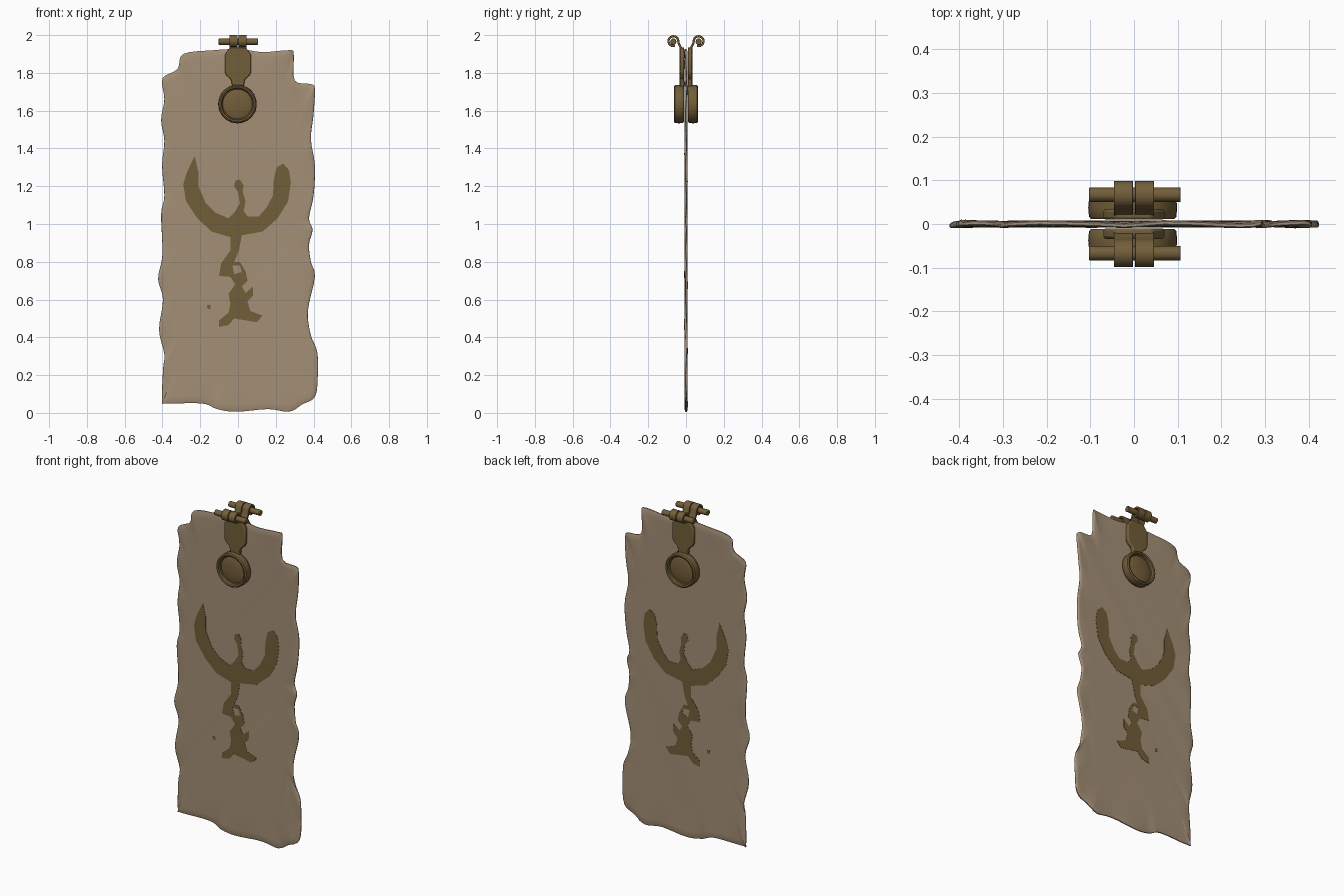
import bpy, bmesh, math, random
from mathutils import Vector

if "Cube" in bpy.data.objects:
    bpy.data.objects.remove(bpy.data.objects["Cube"])

random.seed(4)


def material(name, rgb):
    m = bpy.data.materials.new(name)
    m.diffuse_color = (*rgb, 1)
    m.use_nodes = True
    m.node_tree.nodes["Principled BSDF"].inputs["Base Color"].default_value = m.diffuse_color
    return m


PARCHMENT = material("parchment_tan", (0.37, 0.275, 0.18))
BRONZE = material("aged_bronze", (0.17, 0.113, 0.042))


def finish(name, bm, mat, angle=40, bevel=0, mirror=False):
    bmesh.ops.recalc_face_normals(bm, faces=bm.faces)
    me = bpy.data.meshes.new(name)
    bm.to_mesh(me)
    bm.free()
    me.materials.append(mat)
    ob = bpy.data.objects.new(name, me)
    bpy.context.collection.objects.link(ob)
    if bevel:
        b = ob.modifiers.new("bevel", 'BEVEL')
        b.width, b.segments, b.limit_method = bevel, 2, 'ANGLE'
        b.angle_limit = math.radians(40)
    if mirror:  # same part on the back of the sheet
        m = ob.modifiers.new("mirror", 'MIRROR')
        m.use_axis = (False, True, False)
        m.use_mirror_merge = False
    bpy.ops.object.select_all(action='DESELECT')
    ob.select_set(True)
    bpy.context.view_layer.objects.active = ob
    bpy.ops.object.shade_smooth_by_angle(angle=math.radians(angle))
    return ob


def prism(bm, a, b):
    """Closed solid between two matching point loops."""
    va, vb = [bm.verts.new(p) for p in a], [bm.verts.new(p) for p in b]
    bm.faces.new(va)
    bm.faces.new(vb[::-1])
    n = len(va)
    for i in range(n):
        j = (i + 1) % n
        bm.faces.new((va[i], vb[i], vb[j], va[j]))


def smooth_loop(pts, steps):
    """Catmull-Rom through a closed loop of 2D points."""
    out, n = [], len(pts)
    for i in range(n):
        p0, p1, p2, p3 = (Vector(pts[(i + k) % n]) for k in (-1, 0, 1, 2))
        for s in range(steps):
            t = s / steps
            out.append(0.5 * (2 * p1 + (p2 - p0) * t + (2 * p0 - 5 * p1 + 4 * p2 - p3) * t * t
                              + (3 * p1 - p0 - 3 * p2 + p3) * t ** 3))
    return out


# Ragged sheet: outline in hundredths, x and z
OUTLINE = [
    (-40, 177), (-32, 182), (-29, 190), (-13, 192), (1, 192.6), (13, 191), (27, 192), (29.5, 190),
    (30, 176), (39, 174), (40.7, 171), (40, 158), (38.6, 145), (40.7, 131), (40, 115), (37.6, 103),
    (39.5, 97), (37.6, 89), (38.6, 80), (40.7, 72), (37, 54), (38.6, 41), (41.8, 33), (42.3, 23),
    (41, 9), (34, 4.5), (27, 0.6), (16, 2), (-1, 0.6), (-11, 2), (-19, 5), (-38, 5),
    (-40.2, 6.5), (-39.7, 23), (-39, 31), (-41.8, 44), (-39.7, 60), (-42.3, 71), (-40, 84), (-40.7, 105),
    (-39, 115), (-40.2, 131), (-39, 144), (-40.7, 155), (-39, 166)]
loop = smooth_loop([(x / 100, z / 100) for x, z in OUTLINE], 4)
n = len(loop)
ripple = [0.004 * math.sin(i * 0.75) * random.uniform(0.3, 1) for i in range(n)]
bm = bmesh.new()
centre = Vector((0, 0.97))
# inset factor, ripple weight, half thickness
RINGS = [(0.84, 0, 0.007), (0.91, 0.3, 0.007), (0.96, 0.8, 0.0065), (0.992, 1, 0.006), (1.0, 1, 0.003)]
rings = []
for side, order in ((-1, RINGS), (1, RINGS[::-1])):
    for f, w, t in order:
        rings.append([])
        for p, r in zip(loop, ripple):
            q = centre + (p - centre) * f
            rings[-1].append(bm.verts.new((q.x, side * t + r * w, q.y)))
for a, b in zip(rings, rings[1:]):
    for i in range(n):
        j = (i + 1) % n
        bm.faces.new((a[i], a[j], b[j], b[i]))
bm.faces.new(rings[0])
bm.faces.new(rings[-1][::-1])
finish("parchment_sheet", bm, PARCHMENT, 60)

# Painted winged figure, showing on both faces of the sheet (hundredths)
FIGURE = [
    (-23, 136), (-21, 128), (-21, 120), (-17, 111), (-12, 106), (-5, 103), (-2, 106), (1, 111),
    (0, 117), (-2, 120), (-1.5, 123), (1, 123.5), (3, 120.5), (2.5, 117), (4, 112), (3, 107),
    (5, 104), (11, 104), (15, 108.5), (18.5, 115), (19, 124), (20.5, 130), (24, 132), (27, 128.5),
    (28, 122), (26.5, 112), (21, 103), (13, 96), (2, 94), (0.5, 86), (-2, 80), (1, 80),
    (4, 75), (5, 70), (2, 67), (4, 63.5), (8, 67), (8, 62), (5, 59), (6.5, 54),
    (13, 51.5), (10, 48), (4, 49), (-2, 50), (-5, 46.5), (-10, 45.5), (-10, 49), (-5, 53),
    (-4, 58), (-5, 63), (-1.5, 68), (-4, 72), (-10, 72.5), (-9, 79), (-4, 86), (-4, 93),
    (-14, 96), (-21.5, 103), (-27.5, 112), (-29, 121), (-27, 127.5)]
HOLE = [(-3, 78), (1, 78), (2, 74.5), (-2, 73.5)]
SPOT = [(-16.5, 57), (-14.5, 57), (-14.5, 55), (-16, 55)]
cu = bpy.data.curves.new("figure_curve", 'CURVE')
cu.dimensions, cu.fill_mode, cu.extrude = '2D', 'BOTH', 0.0085
for pts in (FIGURE, HOLE, SPOT):
    sp = cu.splines.new('POLY')
    sp.points.add(len(pts) - 1)
    for p, (x, z) in zip(sp.points, pts):
        p.co = (x / 100, z / 100, 0, 1)
    sp.use_cyclic_u = True
tmp = bpy.data.objects.new("figure_tmp", cu)
bpy.context.collection.objects.link(tmp)
bpy.context.view_layer.update()
me = bpy.data.meshes.new_from_object(tmp.evaluated_get(bpy.context.evaluated_depsgraph_get()))
bpy.data.objects.remove(tmp)
bm = bmesh.new()
bm.from_mesh(me)
for v in bm.verts:
    v.co = (v.co.x, -v.co.z, v.co.y)
bmesh.ops.remove_doubles(bm, verts=bm.verts, dist=1e-5)
finish("painted_figure", bm, BRONZE, 30)

# Round weight with raised rim and domed face
PROFILE = [(0.03, -0.053), (0.058, -0.05), (0.078, -0.044), (0.083, -0.047), (0.085, -0.061),
           (0.093, -0.064), (0.1, -0.059), (0.102, -0.037), (0.1, -0.016), (0.095, -0.011)]
SEG = 36
bm = bmesh.new()
rings = [[bm.verts.new((-0.003 + r * math.cos(k * math.tau / SEG), y, 1.635 + r * math.sin(k * math.tau / SEG)))
          for k in range(SEG)] for r, y in PROFILE]
for a, b in zip(rings, rings[1:]):
    for k in range(SEG):
        j = (k + 1) % SEG
        bm.faces.new((a[k], a[j], b[j], b[k]))
bm.faces.new(rings[0])
bm.faces.new(rings[-1][::-1])
finish("round_weight", bm, BRONZE, 45, mirror=True)

# Strap tapering down to the weight
half = [(0.042, 1.935), (0.052, 1.92), (0.07, 1.895), (0.07, 1.805), (0.062, 1.787), (0.036, 1.765), (0.03, 1.72)]
pts = half + [(-x, z) for x, z in half[::-1]]
bm = bmesh.new()
prism(bm, [(x, -0.034, z) for x, z in pts], [(x, -0.01, z) for x, z in pts])
finish("clasp_strap", bm, BRONZE, 40, 0.006, True)

# Two curled bands wrapping the pin
CY, CZ, R, T = -0.067, 1.968, 0.026, 0.006
path = [Vector((CY + R * math.cos(math.radians(a)), CZ + R * math.sin(math.radians(a))))
        for a in range(-70, -351, -20)]
path += [Vector(p) for p in ((-0.039, 1.958), (-0.032, 1.942), (-0.023, 1.925), (-0.021, 1.90))]
left, right = [], []
for i, p in enumerate(path):
    d = (path[min(i + 1, len(path) - 1)] - path[max(i - 1, 0)]).normalized()
    nrm = Vector((-d.y, d.x)) * T
    left.append(p + nrm)
    right.append(p - nrm)
section = left + right[::-1]
bm = bmesh.new()
for x0, x1 in ((-0.046, -0.002), (0.002, 0.046)):
    prism(bm, [(x0, p.x, p.y) for p in section], [(x1, p.x, p.y) for p in section])
finish("curled_bands", bm, BRONZE, 40, 0.002, True)

# Cross pin through the curls
circle = [(CY + 0.017 * math.cos(k * math.tau / 10), CZ - 0.003 + 0.017 * math.sin(k * math.tau / 10))
          for k in range(10)]
bm = bmesh.new()
prism(bm, [(-0.103, y, z) for y, z in circle], [(0.107, y, z) for y, z in circle])
finish("cross_pin", bm, BRONZE, 40, 0.003, True)
